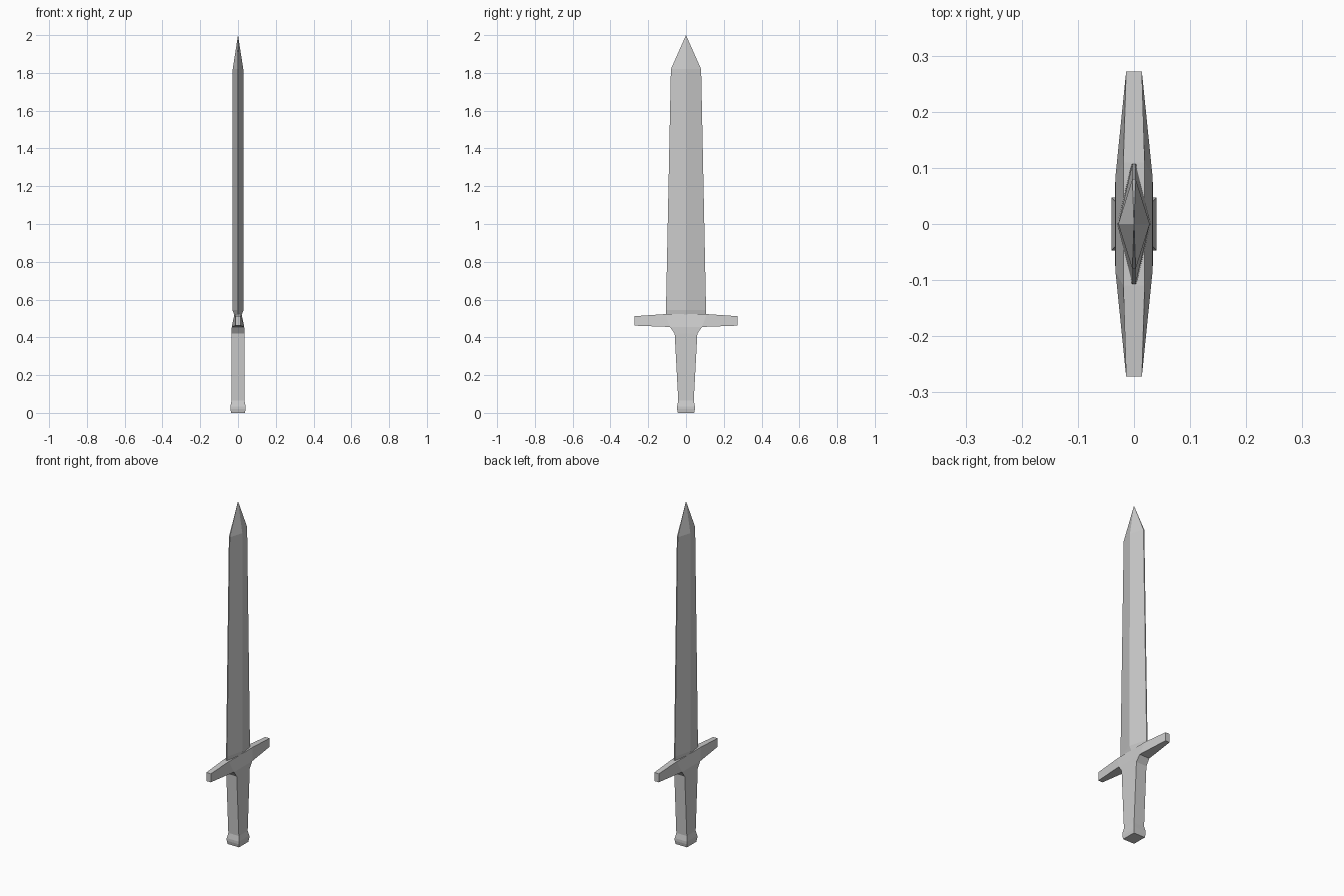
import bpy, bmesh

if "Cube" in bpy.data.objects:
    bpy.data.objects.remove(bpy.data.objects["Cube"])


def loft(name, rings, cap_start=True, cap_end=True):
    """Skin a list of equal-length point rings into one flat-shaded object."""
    bm = bmesh.new()
    vs = [[bm.verts.new(p) for p in r] for r in rings]
    n = len(rings[0])
    for a, b in zip(vs, vs[1:]):
        for i in range(n):
            j = (i + 1) % n
            bm.faces.new((a[i], a[j], b[j], b[i]))
    if cap_start:
        bm.faces.new(vs[0][::-1])
    if cap_end:
        bm.faces.new(vs[-1])
    bmesh.ops.remove_doubles(bm, verts=bm.verts, dist=1e-5)
    bmesh.ops.recalc_face_normals(bm, faces=bm.faces)
    me = bpy.data.meshes.new(name)
    bm.to_mesh(me)
    bm.free()
    ob = bpy.data.objects.new(name, me)
    bpy.context.collection.objects.link(ob)
    return ob


def rect(z, hx, hy):
    return [(-hx, -hy, z), (hx, -hy, z), (hx, hy, z), (-hx, hy, z)]


def diamond(z, hx, hy, e):
    # central ridge on both faces, very thin cutting edges
    return [(hx, 0, z), (e, hy, z), (-e, hy, z),
            (-hx, 0, z), (-e, -hy, z), (e, -hy, z)]


def guard_ring(y_bot, y_top, z_bot, z_top, hx_bot, hx_top):
    return [(-hx_bot, y_bot, z_bot), (hx_bot, y_bot, z_bot),
            (hx_top, y_top, z_top), (-hx_top, y_top, z_top)]


# Grip with flared pommel and flared shoulder
loft("grip", [rect(*s) for s in (
    (0.0, 0.037, 0.043), (0.02, 0.04, 0.047), (0.035, 0.04, 0.047),
    (0.065, 0.034, 0.041), (0.42, 0.034, 0.06), (0.455, 0.033, 0.085))],
    cap_end=False)

# Crossguard, thick at the middle and tapering to both ends
half = [(0.272, 0.272, 0.462, 0.512, 0.014, 0.014),
        (0.085, 0.11, 0.455, 0.523, 0.033, 0.019)]
rings = [guard_ring(*s) for s in half]
rings += [guard_ring(-s[0], -s[1], *s[2:]) for s in reversed(half)]
loft("crossguard", rings)

# Blade with diamond section, pinched at the guard and pointed at the tip
loft("blade", [diamond(*s) for s in (
    (0.52, 0.02, 0.107, 0.004), (0.545, 0.03, 0.106, 0.003),
    (1.82, 0.028, 0.08, 0.003), (2.0, 0.0, 0.0, 0.0))],
    cap_start=False, cap_end=False)
